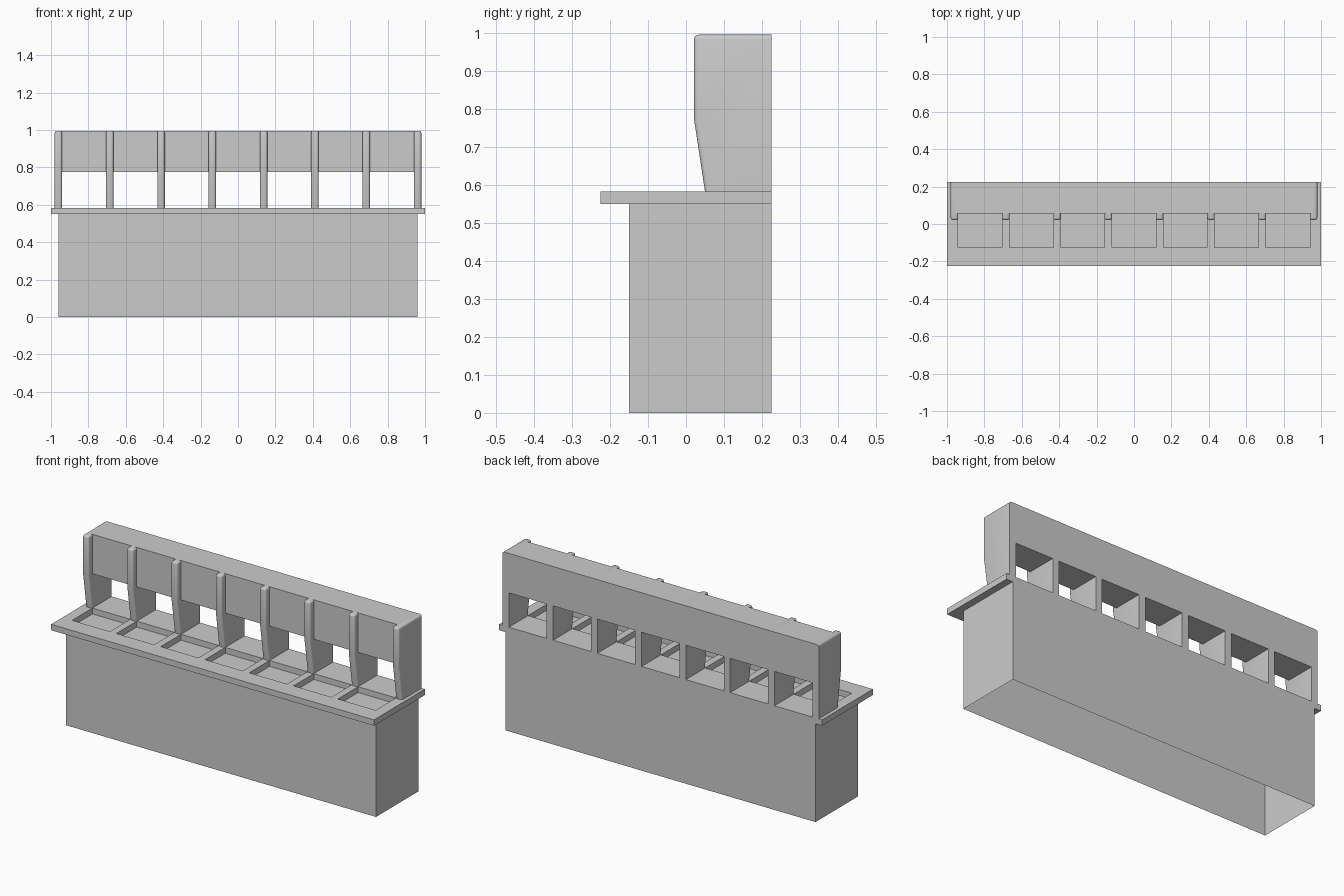
import bpy, bmesh

if "Cube" in bpy.data.objects:
    bpy.data.objects.remove(bpy.data.objects["Cube"])

BAYS = 7
PITCH = 1.92 / BAYS
HALF_T = 0.02            # half thickness of a divider
DIV_X = [-0.96 + i * PITCH for i in range(BAYS + 1)]


def add_object(name, bm):
    bmesh.ops.recalc_face_normals(bm, faces=bm.faces)
    mesh = bpy.data.meshes.new(name)
    bm.to_mesh(mesh)
    bm.free()
    obj = bpy.data.objects.new(name, mesh)
    bpy.context.collection.objects.link(obj)
    return obj


def add_box(bm, x, y, z):
    verts = bmesh.ops.create_cube(bm, size=1)["verts"]
    for v in verts:
        v.co = [lo if c < 0 else hi for c, (lo, hi) in zip(v.co, (x, y, z))]


# Counter body: thin shell, open underneath
bm = bmesh.new()
add_box(bm, (-0.96, 0.96), (-0.15, 0.225), (0, 0.55))
bottom = [f for f in bm.faces if f.calc_center_median().z < 0.01]
body = None
bmesh.ops.recalc_face_normals(bm, faces=bm.faces)
bmesh.ops.delete(bm, geom=bottom, context="FACES_ONLY")
body = add_object("counter_body", bm)

# Counter top with a shallow rectangular tray in every bay
bm = bmesh.new()
add_box(bm, (-1, 1), (-0.225, 0.225), (0.55, 0.583))
top = add_object("counter_top", bm)

bm = bmesh.new()
for a, b in zip(DIV_X, DIV_X[1:]):
    add_box(bm, (a + HALF_T, b - HALF_T), (-0.125, 0.055), (0.5, 0.65))
cutter = add_object("tray_cutter", bm)
cutter.hide_render = True

mod = top.modifiers.new("trays", "BOOLEAN")
mod.operation = "DIFFERENCE"
mod.solver = "EXACT"
mod.object = cutter
bpy.context.view_layer.objects.active = top
bpy.ops.object.modifier_apply(modifier=mod.name)
bpy.data.objects.remove(cutter)

# Header board across all bays, leaving windows below it
bm = bmesh.new()
add_box(bm, (-0.96, 0.96), (0.055, 0.225), (0.775, 0.996))
add_object("header_board", bm)

# Dividers: side profile (y, z) extruded in x, front and top edges rounded
PROFILE = [(0.225, 0.583), (0.05, 0.583), (0.021, 0.775), (0.021, 0.996), (0.225, 0.996)]
for i, x in enumerate(DIV_X):
    bm = bmesh.new()
    face = bm.faces.new([bm.verts.new((x - HALF_T, y, z)) for y, z in PROFILE])
    ext = bmesh.ops.extrude_face_region(bm, geom=[face])
    for v in ext["geom"]:
        if isinstance(v, bmesh.types.BMVert):
            v.co.x += 2 * HALF_T
    rounded = []
    for e in bm.edges:
        mid = (e.verts[0].co + e.verts[1].co) / 2
        across = abs(e.verts[0].co.x - e.verts[1].co.x) > 0.01
        if across:
            keep = mid.y < 0.1 and mid.z > 0.9
        else:
            keep = mid.y < 0.1 or mid.z > 0.99
        if keep and not (not across and mid.z < 0.6):
            rounded.append(e)
    bmesh.ops.bevel(bm, geom=rounded, offset=0.012, segments=4, profile=0.5,
                    affect="EDGES", clamp_overlap=True)
    div = add_object(f"divider_{i + 1}", bm)
    bpy.ops.object.select_all(action="DESELECT")
    div.select_set(True)
    bpy.context.view_layer.objects.active = div
    bpy.ops.object.shade_smooth_by_angle(angle=0.6)
